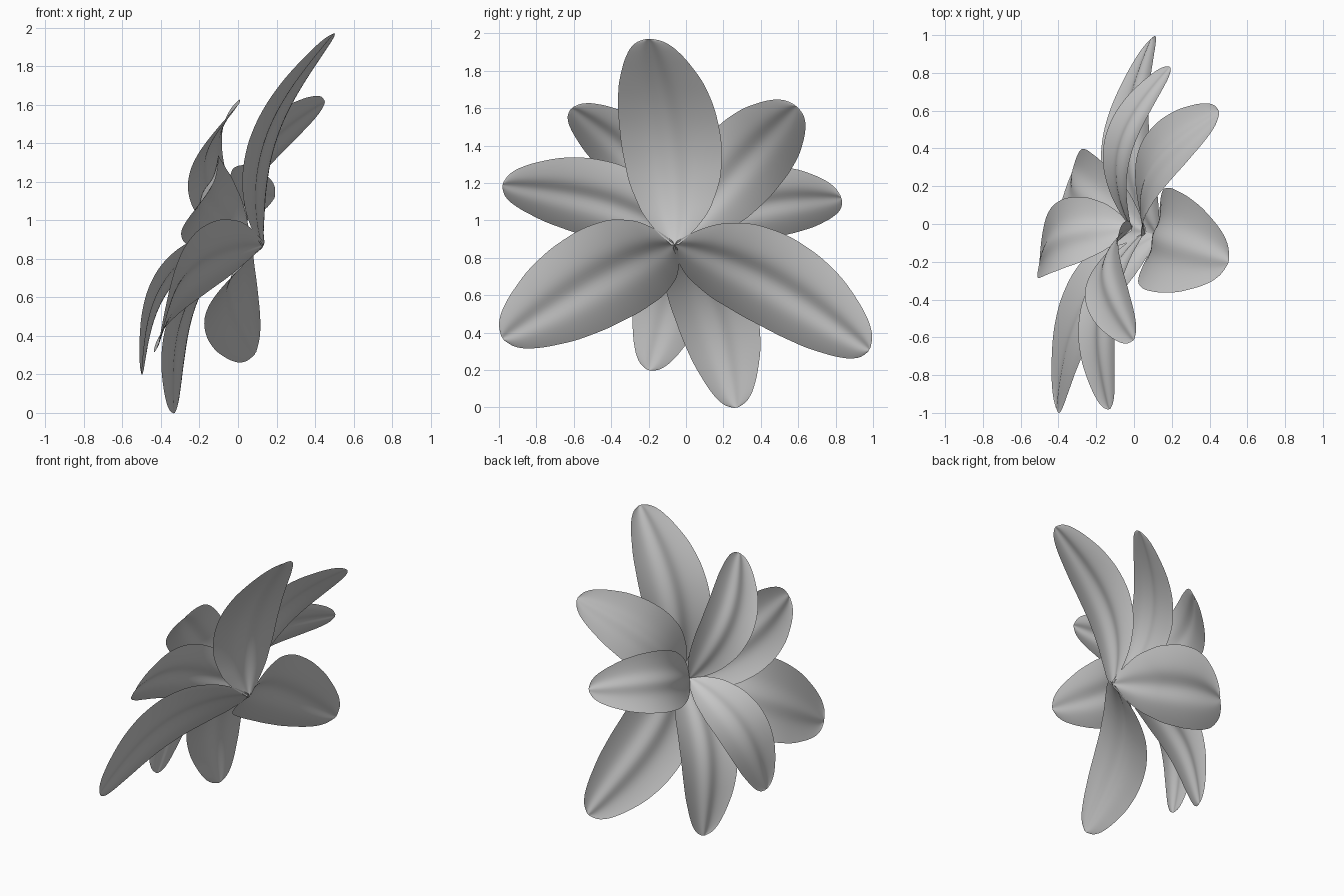
import bpy, math
from mathutils import Vector

if "Cube" in bpy.data.objects:
    bpy.data.objects.remove(bpy.data.objects["Cube"])

N = Vector((-0.89, 0.23, 0.39)).normalized()      # direction the bloom faces
BASE = Vector((0.13, -0.06, 0.87))

# half-width outline along a petal (position, share of full width)
OUTLINE = [(0, .08), (.05, .38), (.12, .66), (.25, .91), (.42, 1), (.6, .96),
           (.75, .83), (.88, .6), (.95, .42), (.985, .25), (1, .06)]

def outline(t):
    for (a, p), (b, q) in zip(OUTLINE, OUTLINE[1:]):
        if t <= b:
            return p + (q - p) * (t - a) / (b - a)
    return OUTLINE[-1][1]

def petal(name, base, tip, width, bow, rows=26, cols=14):
    """Bowed blade with cupped margins and a raised midrib."""
    tip = Vector(tip)
    side = N.cross(tip - base).normalized()
    verts, faces = [], []
    for i in range(rows + 1):
        t = (1 - math.cos(math.pi * i / rows)) / 2
        mid = base.lerp(tip, t) + N * bow * math.sin(math.pi * t ** 0.85)
        w = width / 2 * outline(t)
        for j in range(cols + 1):
            u = 2 * j / cols - 1
            lift = w * (0.16 * u * u + 0.11 * math.exp(-(u / 0.25) ** 2) - 0.08)
            verts.append(mid + side * w * u + N * lift)
    c = cols + 1
    for i in range(rows):
        for j in range(cols):
            k = i * c + j
            faces.append((k, k + 1, k + c + 1, k + c))
    me = bpy.data.meshes.new(name)
    me.from_pydata(verts, [], faces)
    me.shade_smooth()
    ob = bpy.data.objects.new(name, me)
    bpy.context.collection.objects.link(ob)
    ob.modifiers.new("smooth", 'SUBSURF').levels = 1
    ob.modifiers["smooth"].render_levels = 1

# three whorls, each stacked further along the bloom axis
whorls = [
    ("outer", 0.00, 0.56, 0.16, [(.50, -.20, 1.97), (-.41, -.98, .37), (.09, .98, .31)]),
    ("middle", 0.08, 0.47, 0.16, [(.45, .59, 1.61), (-.13, -.98, 1.19), (-.33, .27, 0.0)]),
    ("inner", 0.16, 0.41, 0.17, [(.19, .83, 1.12), (.00, -.61, 1.60), (-.50, -.20, .20)]),
]
for name, offset, width, bow, tips in whorls:
    for k, tip in enumerate(tips):
        petal(f"{name}_petal_{k + 1}", BASE + N * offset, tip, width, bow)
